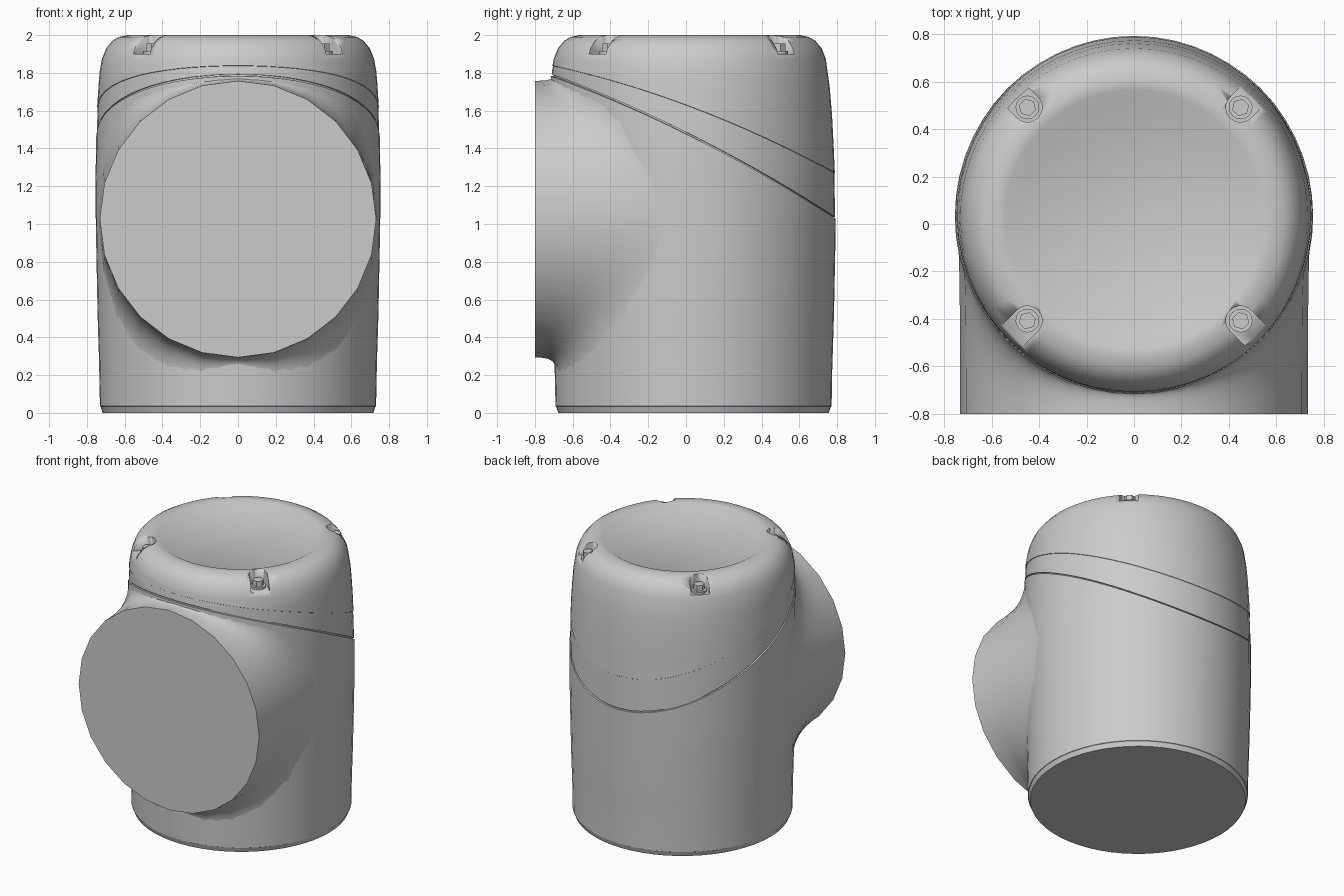
import bpy, bmesh, math
from math import sin, cos, pi
from mathutils import Matrix

if "Cube" in bpy.data.objects:
    bpy.data.objects.remove(bpy.data.objects["Cube"])

grey = bpy.data.materials.new("plain_grey")
grey.use_nodes = True
COLOUR = (0.6, 0.6, 0.6, 1)
grey.diffuse_color = COLOUR
grey.node_tree.nodes["Principled BSDF"].inputs["Base Color"].default_value = COLOUR

SIDES = 56
# Outer wall: (height, radius)
WALL = [(0.0, 0.716), (0.035, 0.728), (0.5, 0.743), (1.0, 0.753), (1.3, 0.755),
        (1.6, 0.747), (1.8, 0.734), (1.875, 0.72), (1.93, 0.698), (1.97, 0.665),
        (1.99, 0.63), (2.0, 0.585)]


def radius(z):
    for (z0, r0), (z1, r1) in zip(WALL, WALL[1:]):
        if z <= z1:
            return r0 + (r1 - r0) * (z - z0) / (z1 - z0)
    return WALL[-1][1]


def centre(z):
    return 0.04 - 0.02 * min(max((z - 1) / 0.8, 0), 1)


def lower_seam(y):
    return 1.485 - 0.496 * y - 0.101 * y * y


def upper_seam(y):
    return 1.635 - 0.369 * y - 0.1175 * y * y


def finish(name, bm, angle=35):
    bmesh.ops.recalc_face_normals(bm, faces=bm.faces)
    mesh = bpy.data.meshes.new(name)
    bm.to_mesh(mesh)
    bm.free()
    obj = bpy.data.objects.new(name, mesh)
    bpy.context.collection.objects.link(obj)
    mesh.materials.append(grey)
    bpy.ops.object.select_all(action='DESELECT')
    obj.select_set(True)
    bpy.context.view_layer.objects.active = obj
    bpy.ops.object.shade_smooth_by_angle(angle=math.radians(angle))
    return obj


def loft(rings):
    """Closed skin over rings of equal length, capped at both ends."""
    bm = bmesh.new()
    loops = [[bm.verts.new(p) for p in ring] for ring in rings]
    n = len(loops[0])
    for low, high in zip(loops, loops[1:]):
        for i in range(n):
            j = (i + 1) % n
            bm.faces.new((low[i], low[j], high[j], high[i]))
    bm.faces.new(loops[0])
    bm.faces.new(loops[-1])
    return bm


def body_ring(height, inset=0.0, fixed_radius=None):
    ring = []
    for i in range(SIDES):
        a = 2 * pi * i / SIDES
        z = height(0.035 - 0.75 * cos(a))
        r = (fixed_radius or radius(z)) - inset
        ring.append((r * sin(a), centre(z) - r * cos(a), z))
    return ring


def level(z):
    return lambda y: z


def between(f, g, t):
    return lambda y: f(y) * (1 - t) + g(y) * t


def raised(f, d):
    return lambda y: f(y) + d


# Housing: base step, lower wall, slanted seam, band, cap and sunken lid
rings = [body_ring(level(0)), body_ring(level(0.034)), body_ring(level(0.036), -0.003)]
rings += [body_ring(between(level(0.036), lower_seam, k / 6)) for k in range(1, 6)]
rings += [body_ring(raised(lower_seam, -0.005)),
          body_ring(raised(lower_seam, -0.004), 0.012),
          body_ring(raised(lower_seam, 0.004), 0.012),
          body_ring(raised(lower_seam, 0.005), 0.003),
          body_ring(between(lower_seam, upper_seam, 0.5), 0.003),
          body_ring(raised(upper_seam, -0.002), 0.003),
          body_ring(upper_seam)]
rings += [body_ring(between(upper_seam, level(1.875), k / 4)) for k in range(1, 4)]
rings += [body_ring(level(z)) for z, r in WALL if z > 1.85]
rings += [body_ring(level(2.0), 0, 0.545), body_ring(level(1.967), 0, 0.485)]
housing = finish("housing", loft(rings), 30)

# Screw pockets: round-ended slots that open outward through the rim
CORNERS = [pi / 4 + k * pi / 2 for k in range(4)]
MID_Y = 0.042


def at_corner(a, z):
    return Matrix.Translation((0, MID_Y, z)) @ Matrix.Rotation(a, 4, 'Z')


for a in CORNERS:
    outline = [(0.9, -0.062), (0.9, 0.062)]
    outline += [(0.635 - 0.062 * sin(t), 0.062 * cos(t))
                for t in [k * pi / 10 for k in range(11)]]
    place = at_corner(a, 0)
    slot = finish("pocket_cutter", loft(
        [[place @ Matrix.Translation((x, y, z)).translation for x, y in outline]
         for z in (1.9, 2.1)]))
    slot.hide_render = True
    cut = housing.modifiers.new("pocket", 'BOOLEAN')
    cut.operation = 'DIFFERENCE'
    cut.solver = 'EXACT'
    cut.object = slot
    bpy.context.view_layer.objects.active = housing
    bpy.ops.object.modifier_apply(modifier=cut.name)
    bpy.data.objects.remove(slot)

# Screws: a round collar with a hexagonal head
for k, a in enumerate(CORNERS):
    bm = bmesh.new()
    for sides, r, z0, z1 in ((16, 0.05, 1.89, 1.915), (6, 0.037, 1.9, 1.955)):
        bmesh.ops.create_cone(bm, cap_ends=True, segments=sides, radius1=r, radius2=r,
                              depth=z1 - z0,
                              matrix=at_corner(a, (z0 + z1) / 2)
                              @ Matrix.Translation((0.635, 0, 0)))
    finish(f"screw_{k + 1}", bm)

# Front port: flat disc blended back into the housing wall
PORT_Z, PORT_R, PORT_Y = 1.026, 0.732, -0.8


def wall_y(x, z):
    r = radius(z) - 0.003
    return centre(z) - math.sqrt(max(r * r - x * x, 0))


STEPS = 8
port = [[] for _ in range(STEPS + 1)]
for i in range(48):
    # Straight edges between 24 corners give the disc its faceted outline
    t0, t1 = 2 * pi * (i // 2) / 24, 2 * pi * ((i + 1) // 2) / 24
    c, s = (cos(t0) + cos(t1)) / 2, (sin(t0) + sin(t1)) / 2
    x0, z0 = PORT_R * c, PORT_Z + PORT_R * s
    spread = 0.05 * abs(s) + 0.36 * abs(s * c)
    x2 = 0.742 * c
    z2 = z0 + math.copysign(spread, s)
    z2 = min(z2, lower_seam(wall_y(x2, z2)) - 0.012)
    y1, y2 = wall_y(x0, z0), wall_y(x2, z2)
    for k in range(STEPS + 1):
        u = k / STEPS
        p, q, w = (1 - u) ** 2, 2 * u * (1 - u), u * u
        port[k].append((p * x0 + q * x0 + w * x2,
                        p * PORT_Y + q * y1 + w * y2,
                        p * z0 + q * z0 + w * z2))
bm = loft(port)
# Drop the hidden back cap so that nothing pokes through the wall
bm.faces.ensure_lookup_table()
bmesh.ops.delete(bm, geom=[bm.faces[-1]], context='FACES_ONLY')
finish("front_port", bm, 40)
